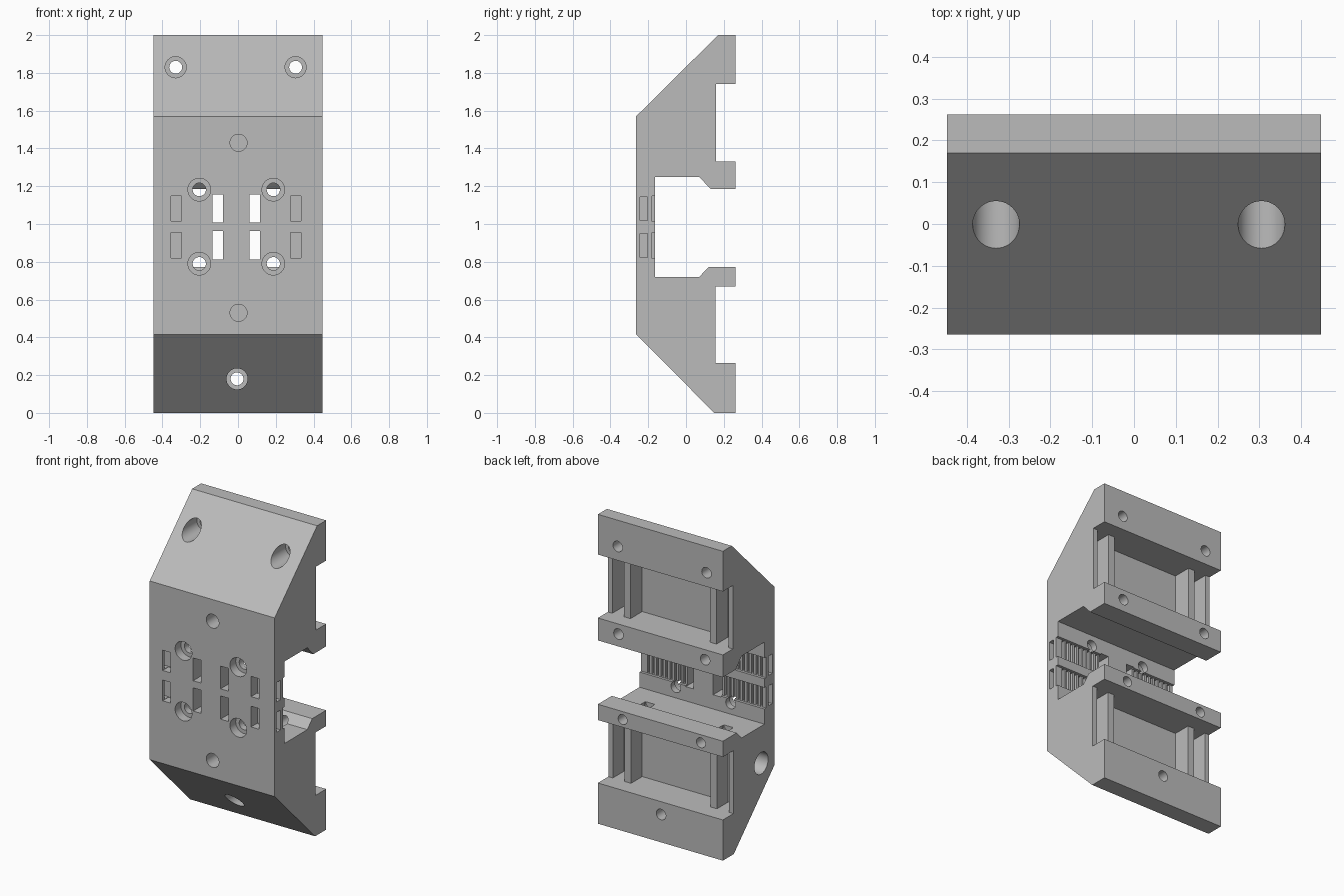
import bpy, bmesh, math
from mathutils import Matrix, Vector

cube = bpy.data.objects.get("Cube")
if cube:
    bpy.data.objects.remove(cube, do_unlink=True)

grey = bpy.data.materials.new("plain_grey")
grey.use_nodes = True
colour = (0.5, 0.5, 0.5, 1)
grey.diffuse_color = colour
grey.node_tree.nodes["Principled BSDF"].inputs["Base Color"].default_value = colour

XL, XR = -0.447, 0.447


def box(x0, x1, y0, y1, z0, z1):
    def add(bm):
        size = Matrix.Diagonal((x1 - x0, y1 - y0, z1 - z0, 1))
        centre = Vector((x0 + x1, y0 + y1, z0 + z1)) / 2
        bmesh.ops.create_cube(bm, size=1, matrix=Matrix.Translation(centre) @ size)
    return add


def rod(x, z, r, y0, y1):
    """Round cutter along y."""
    def add(bm):
        m = Matrix.Translation((x, (y0 + y1) / 2, z)) @ Matrix.Rotation(math.pi / 2, 4, "X")
        bmesh.ops.create_cone(bm, cap_ends=True, segments=40, radius1=r, radius2=r,
                              depth=y1 - y0, matrix=m)
    return add


def side_rod(y, z, r, x0, x1):
    """Round cutter along x."""
    def add(bm):
        m = Matrix.Translation(((x0 + x1) / 2, y, z)) @ Matrix.Rotation(math.pi / 2, 4, "Y")
        bmesh.ops.create_cone(bm, cap_ends=True, segments=40, radius1=r, radius2=r,
                              depth=x1 - x0, matrix=m)
    return add


# Side profile (y, z), extruded across the width
profile = [(0.17, 2), (0.262, 2), (0.262, 1.74), (0.16, 1.74), (0.16, 1.33), (0.262, 1.33),
           (0.262, 1.185), (0.13, 1.185), (0.07, 1.25), (-0.163, 1.25), (-0.163, 0.72),
           (0.07, 0.72), (0.12, 0.772), (0.262, 0.772), (0.262, 0.67), (0.155, 0.67),
           (0.155, 0.263), (0.262, 0.263), (0.262, 0), (0.15, 0), (-0.264, 0.415),
           (-0.264, 1.57)]
bm = bmesh.new()
face = bm.faces.new([bm.verts.new((XL, y, z)) for y, z in profile])
ext = bmesh.ops.extrude_face_region(bm, geom=[face])
bmesh.ops.translate(bm, vec=(XR - XL, 0, 0),
                    verts=[v for v in ext["geom"] if isinstance(v, bmesh.types.BMVert)])
bmesh.ops.recalc_face_normals(bm, faces=bm.faces)
mesh = bpy.data.meshes.new("mounting_bracket")
bm.to_mesh(mesh)
bm.free()
mesh.materials.append(grey)
body = bpy.data.objects.new("mounting_bracket", mesh)
bpy.context.collection.objects.link(body)

cutters = []


def cut(name, shapes):
    """Subtract a batch of separate shapes from the body."""
    bm = bmesh.new()
    for add in shapes:
        add(bm)
    me = bpy.data.meshes.new(name)
    bm.to_mesh(me)
    bm.free()
    me.materials.append(grey)
    ob = bpy.data.objects.new(name, me)
    bpy.context.collection.objects.link(ob)
    ob.hide_render = True
    cutters.append(ob)
    mod = body.modifiers.new(name, "BOOLEAN")
    mod.operation = "DIFFERENCE"
    mod.solver = "EXACT"
    mod.object = ob


# Rear pockets: a wide one between two ribs and a narrow one at each end
pockets = []
for z0, z1 in ((1.33, 1.74), (0.263, 0.67)):
    for x0, x1 in ((-0.285, 0.285), (-0.415, -0.33), (0.33, 0.415)):
        pockets.append(box(x0, x1, 0.04, 0.3, z0, z1))
cut("rear_pockets", pockets)

# Counterbored screw holes
sloped = [(-0.33, 1.83), (0.305, 1.83), (-0.005, 0.18)]
plate = [(x, z) for x in (-0.205, 0.187) for z in (1.182, 0.79)]
cut("screw_heads", [rod(x, z, 0.056, -0.4, 0.13) for x, z in sloped]
    + [rod(x, z, 0.06, -0.4, -0.205) for x, z in plate])
cut("screw_shafts", [rod(x, z, 0.034, 0.1, 0.4) for x, z in sloped]
    + [rod(x, z, 0.035, -0.23, -0.1) for x, z in plate])

# Blind holes: front face, rear rails and lower side
cut("blind_holes", [rod(0.003, z, 0.045, -0.4, -0.06) for z in (1.43, 0.53)]
    + [rod(x, 1.265, 0.034, 0.06, 0.4) for x in (-0.32, 0.3)]
    + [rod(x, 0.72, 0.032, -0.02, 0.4) for x in (-0.29, 0.27)]
    + [side_rod(-0.13, 0.48, 0.07, -0.6, -0.3)])
cut("nut_slots", [box(x - 0.035, x + 0.035, -0.01, 0.025, 0.655, 0.75) for x in (-0.29, 0.27)])

# Belt clamps: windows, side channels, front openings, rear recesses and teeth
windows, channels, openings, recesses, grooves = [], [], [], [], []
for z0, z1 in ((1.008, 1.155), (0.812, 0.962)):
    for s, inner in ((-1, 0.08), (1, 0.06)):
        def span(a, b, y0, y1, inset=0.0):
            xa, xb = sorted((s * a, s * b))
            return box(xa, xb, y0, y1, z0 + inset, z1 - inset)
        pocket = inner + 0.218
        windows.append(span(inner, inner + 0.056, -0.4, -0.1))
        channels.append(span(pocket + 0.002, 0.6, -0.243, -0.203, 0.011))
        openings.append(span(pocket, pocket + 0.056, -0.4, -0.205, 0.008))
        recesses.append(span(inner + 0.03, 0.6, -0.18, -0.1, 0.006))
        for i in range(9):
            x = inner + 0.07 + i * 0.032
            grooves.append(span(x, x + 0.016, -0.197, -0.15, 0.008))
cut("belt_windows", windows)
cut("belt_channels", channels)
cut("belt_openings", openings)
cut("belt_recesses", recesses)
cut("belt_tooth_grooves", grooves)

# Bake the cuts and remove the cutters
graph = bpy.context.evaluated_depsgraph_get()
final = bpy.data.meshes.new_from_object(body.evaluated_get(graph))
body.modifiers.clear()
body.data = final
for ob in cutters:
    bpy.data.objects.remove(ob, do_unlink=True)

bpy.ops.object.select_all(action="DESELECT")
body.select_set(True)
bpy.context.view_layer.objects.active = body
bpy.ops.object.shade_smooth_by_angle(angle=math.radians(30))
